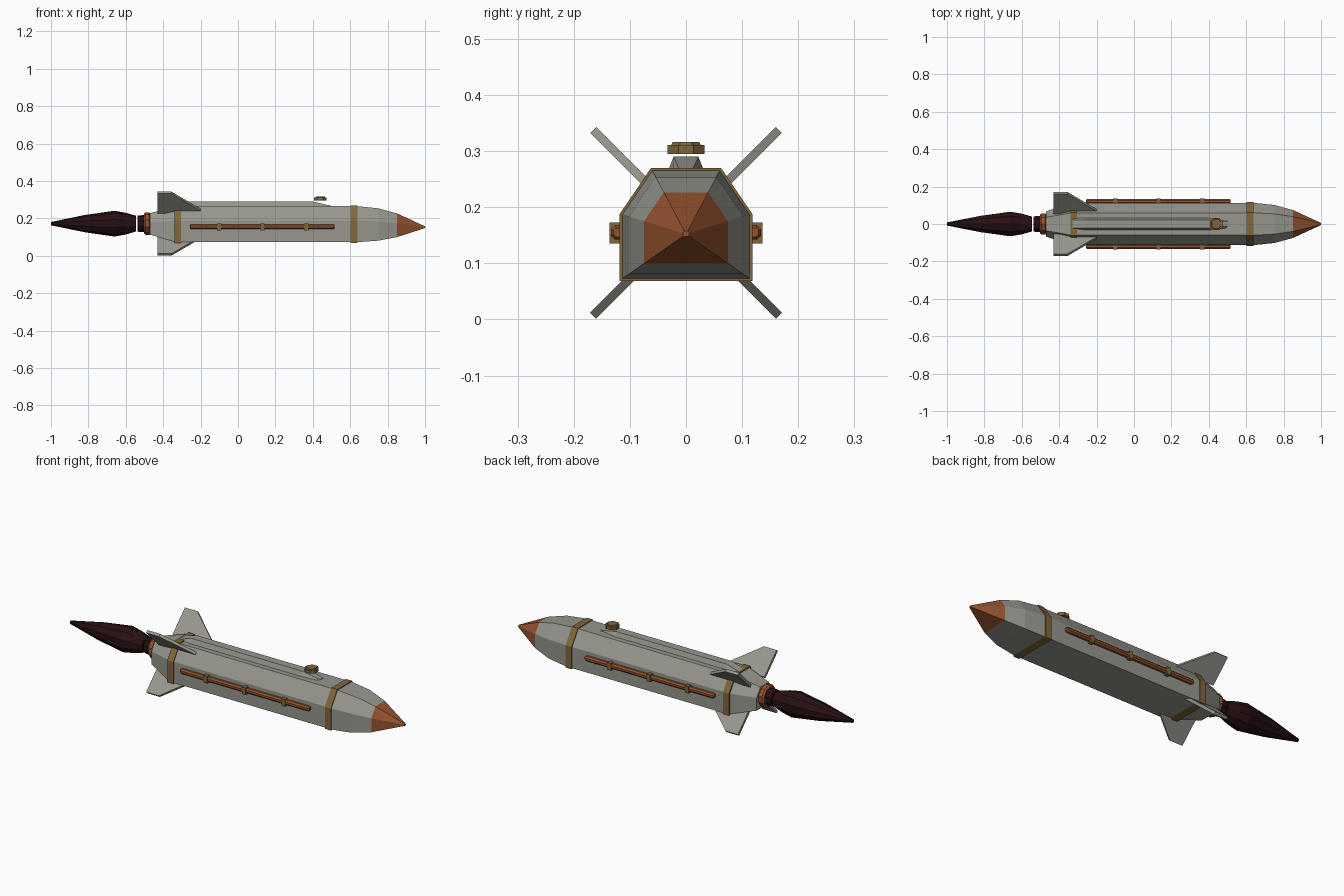
import bpy
import bmesh
from math import cos, sin, pi, radians
from mathutils import Vector, Matrix

cube = bpy.data.objects.get("Cube")
if cube:
    bpy.data.objects.remove(cube, do_unlink=True)


def material(name, rgb):
    m = bpy.data.materials.new(name)
    m.use_nodes = True
    m.diffuse_color = (*rgb, 1)
    bsdf = next(n for n in m.node_tree.nodes if n.type == 'BSDF_PRINCIPLED')
    bsdf.inputs["Base Color"].default_value = (*rgb, 1)
    bsdf.inputs["Roughness"].default_value = 0.7
    return m


GREY = material("hull grey", (0.31, 0.31, 0.275))
COPPER = material("copper", (0.30, 0.085, 0.028))
BRASS = material("brass", (0.22, 0.135, 0.045))
MAROON = material("dark maroon", (0.020, 0.005, 0.006))


def loft(name, rings, mat):
    """Skin a row of equal-length point rings and cap both ends."""
    bm = bmesh.new()
    rows = [[bm.verts.new(p) for p in ring] for ring in rings]
    for a, b in zip(rows, rows[1:]):
        for i in range(len(a)):
            j = (i + 1) % len(a)
            bm.faces.new((a[i], a[j], b[j], b[i]))
    bm.faces.new(rows[0])
    bm.faces.new(rows[-1])
    bmesh.ops.recalc_face_normals(bm, faces=bm.faces[:])
    mesh = bpy.data.meshes.new(name)
    bm.to_mesh(mesh)
    bm.free()
    mesh.materials.append(mat)
    ob = bpy.data.objects.new(name, mesh)
    bpy.context.collection.objects.link(ob)
    return ob


# Hull cross-section as (y, z), flat-bottomed hexagon
HALF = [(0.113, 0.073), (0.113, 0.187), (0.06, 0.265)]
SECTION = HALF + [(-y, z) for y, z in reversed(HALF)]


def hull_ring(x, scale, cz):
    return [(x, y * scale, cz + (z - cz) * scale) for y, z in SECTION]


def round_ring(x, r, y, z, sides):
    return [(x, y + r * cos(2 * pi * (i + 0.5) / sides),
             z + r * sin(2 * pi * (i + 0.5) / sides)) for i in range(sides)]


def box_ring(x, y, z, hy, hz):
    return [(x, y + a * hy, z + b * hz) for a, b in ((-1, -1), (1, -1), (1, 1), (-1, 1))]


AXIS_Z, NOSE_Z = 0.172, 0.152

# Hull with tapered tail and nose
loft("hull", [hull_ring(-0.47, 0.6, AXIS_Z), hull_ring(-0.33, 1, AXIS_Z),
              hull_ring(0.64, 1, NOSE_Z), hull_ring(0.75, 0.9, NOSE_Z),
              hull_ring(0.85, 0.66, NOSE_Z)], GREY)
loft("nose_tip", [hull_ring(0.85, 0.66, NOSE_Z), hull_ring(1.0, 0.05, NOSE_Z)], COPPER)

# Brass bands around the hull
for name, x in (("rear_band", -0.322), ("front_band", 0.62)):
    loft(name, [hull_ring(x + d, 1.045, 0.165) for d in (-0.018, 0.018)], BRASS)


# Raised spine on top of the hull
def spine_ring(x, top, w):
    return [(x, -w - 0.012, 0.26), (x, w + 0.012, 0.26), (x, w, top), (x, -w, top)]


loft("spine", [spine_ring(-0.34, 0.266, 0.022), spine_ring(-0.26, 0.29, 0.022),
               spine_ring(0.40, 0.29, 0.022), spine_ring(0.50, 0.267, 0.012)], GREY)


# Brass knob above the spine
def flat_ring(r, z):
    return [(0.44 + r * cos(pi * i / 4 + pi / 8), r * sin(pi * i / 4 + pi / 8), z)
            for i in range(8)]


loft("knob", [flat_ring(0.036, 0.295), flat_ring(0.036, 0.311)], BRASS)
loft("knob_cap", [flat_ring(0.028, 0.311), flat_ring(0.026, 0.316)], BRASS)

# Four diagonal tail fins
FIN = [(-0.43, 0.085), (-0.20, 0.085), (-0.20, 0.105), (-0.355, 0.234), (-0.43, 0.234)]
PLACES = {"upper_back": 45, "lower_back": -45, "upper_front": 135, "lower_front": -135}
for place, angle in PLACES.items():
    fin = loft(place + "_fin", [[(x, r, t) for x, r in FIN] for t in (-0.0075, 0.0075)], GREY)
    fin.data.transform(Matrix.Translation((0, 0, AXIS_Z)) @ Matrix.Rotation(radians(angle), 4, 'X'))

# Side pipes with clamps
for side, s in (("back", 1), ("front", -1)):
    loft(side + "_pipe", [round_ring(x, r, s * 0.121, 0.155, 8) for x, r in
                          ((-0.257, 0.009), (-0.25, 0.014), (0.51, 0.014), (0.517, 0.009))], COPPER)
    for i, x in enumerate((-0.10, 0.13, 0.365)):
        loft(f"{side}_clamp_{i + 1}", [box_ring(x + d, s * 0.122, 0.154, 0.014, 0.019)
                                       for d in (-0.011, 0.011)], BRASS)


# Engine collar, nozzle and exhaust plume
def turned(name, profile, mat, sides=10):
    loft(name, [round_ring(x, r, 0, AXIS_Z, sides) for x, r in profile], mat)


turned("engine_collar", [(-0.503, 0.052), (-0.495, 0.06), (-0.475, 0.06), (-0.465, 0.05)], COPPER)
turned("nozzle", [(-0.537, 0.043), (-0.50, 0.046)], MAROON)
turned("exhaust_plume", [(-1.0, 0.009), (-0.96, 0.017), (-0.82, 0.046), (-0.66, 0.069),
                         (-0.60, 0.058), (-0.545, 0.042)], MAROON)
